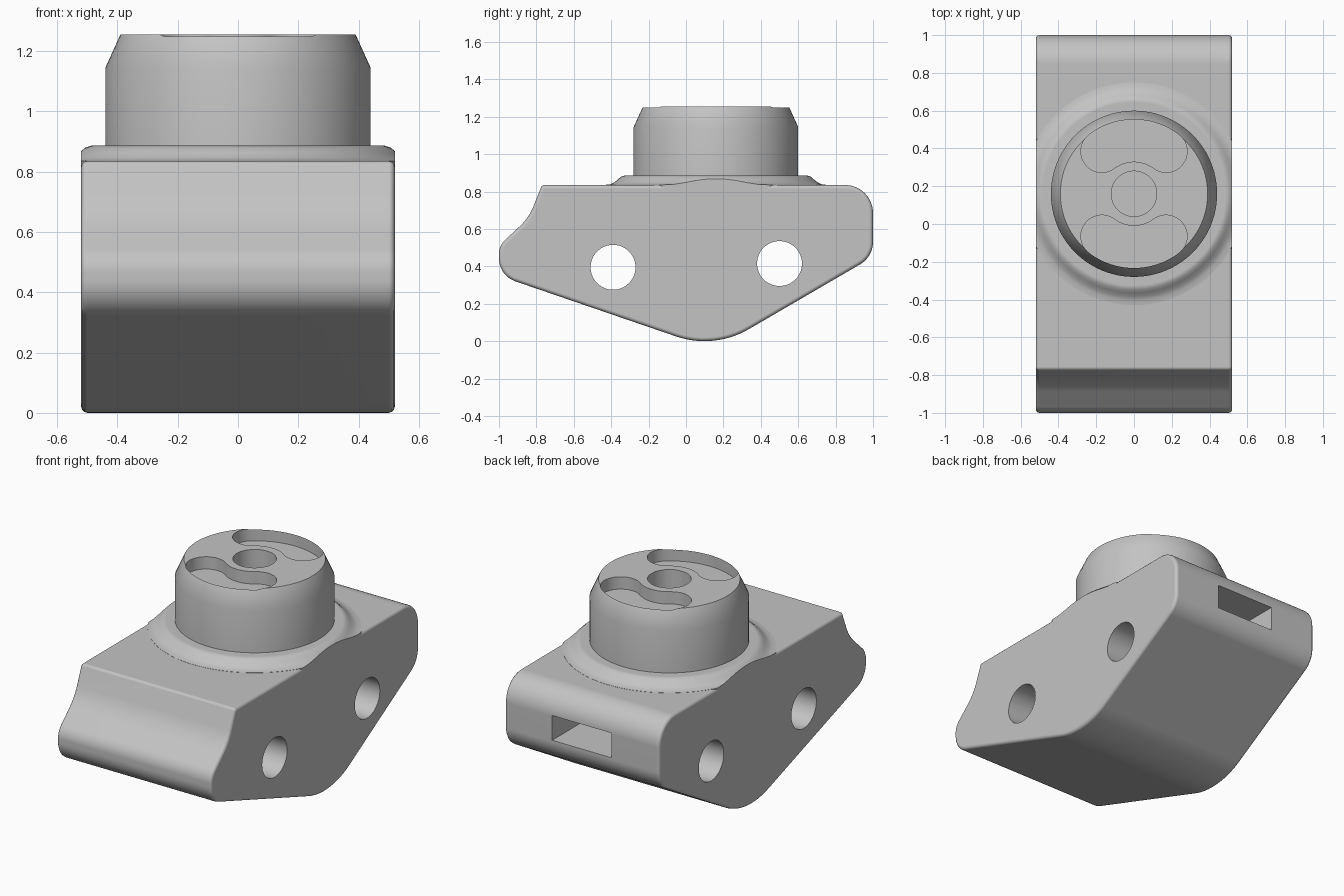
import bpy, bmesh, math
from mathutils import Vector, Matrix

cube = bpy.data.objects.get("Cube")
if cube:
    bpy.data.objects.remove(cube, do_unlink=True)

grey = bpy.data.materials.new("plain_grey")
grey.use_nodes = True
COLOR = (0.55, 0.55, 0.55, 1)
grey.diffuse_color = COLOR
grey.node_tree.nodes["Principled BSDF"].inputs["Base Color"].default_value = COLOR

BOSS_Y = 0.16
HALF_W = 0.52
# Maps a flat outline (u, v) extruded along w to (y, z) extruded along x
SIDEWAYS = Matrix(((0, 0, 1, 0), (1, 0, 0, 0), (0, 1, 0, 0), (0, 0, 0, 1)))


def finish(name, bm):
    bmesh.ops.recalc_face_normals(bm, faces=bm.faces)
    mesh = bpy.data.meshes.new(name)
    bm.to_mesh(mesh)
    bm.free()
    mesh.materials.append(grey)
    obj = bpy.data.objects.new(name, mesh)
    bpy.context.collection.objects.link(obj)
    return obj


def prism(name, outline, low, high, matrix=Matrix()):
    bm = bmesh.new()
    face = bm.faces.new([bm.verts.new((p[0], p[1], low)) for p in outline])
    new = bmesh.ops.extrude_face_region(bm, geom=[face])["geom"]
    verts = [g for g in new if isinstance(g, bmesh.types.BMVert)]
    bmesh.ops.translate(bm, verts=verts, vec=(0, 0, high - low))
    bmesh.ops.transform(bm, matrix=matrix, verts=bm.verts)
    return finish(name, bm)


def lathe(name, profile, steps=96):
    """Solid of revolution about the boss axis, capped top and bottom."""
    bm = bmesh.new()
    rings = [[bm.verts.new((p[0], p[1], z)) for p in arc(0, BOSS_Y, r, 0, 360, steps)[:-1]]
             for r, z in profile]
    for a, b in zip(rings, rings[1:]):
        for i in range(steps):
            j = (i + 1) % steps
            bm.faces.new((a[i], a[j], b[j], b[i]))
    bm.faces.new(rings[0])
    bm.faces.new(rings[-1])
    return finish(name, bm)


def arc(cx, cy, r, start, end, steps):
    angles = [math.radians(start + (end - start) * i / steps) for i in range(steps + 1)]
    return [(cx + r * math.cos(a), cy + r * math.sin(a)) for a in angles]


def rounded(corners, steps=14):
    """Closed outline whose corners (u, v, radius) become tangent arcs."""
    out = []
    for i, (u, v, r) in enumerate(corners):
        p = Vector((u, v))
        d0 = (Vector(corners[i - 1][:2]) - p).normalized()
        d1 = (Vector(corners[(i + 1) % len(corners)][:2]) - p).normalized()
        half = d0.angle(d1) / 2
        centre = p + (d0 + d1).normalized() * r / math.sin(half)
        a = p + d0 * r / math.tan(half) - centre
        b = p + d1 * r / math.tan(half) - centre
        sweep = math.pi - 2 * half
        for k in range(steps + 1):
            t = k / steps
            q = (a * math.sin((1 - t) * sweep) + b * math.sin(t * sweep)) / math.sin(sweep)
            out.append(centre + q)
    return out


def apply(obj, mod):
    bpy.context.view_layer.objects.active = obj
    bpy.ops.object.modifier_apply(modifier=mod.name)


def boolean(obj, tool, operation="DIFFERENCE"):
    mod = obj.modifiers.new("cut", "BOOLEAN")
    mod.operation, mod.object, mod.solver = operation, tool, "EXACT"
    apply(obj, mod)
    bpy.data.objects.remove(tool, do_unlink=True)


def box(name, x, y, z):
    return prism(name, [(x[0], y[0]), (x[1], y[0]), (x[1], y[1]), (x[0], y[1])], *z)


# Body: side profile across the full width, with softened rims
body = prism("body", rounded([
    (-0.77, 0.835, 0.02), (-0.84, 0.66, 0.3), (-1.0, 0.51, 0.1), (-1.0, 0.35, 0.13),
    (0.15, -0.044, 0.47), (1.0, 0.451, 0.14), (1.0, 0.835, 0.15)]),
    -HALF_W, HALF_W, SIDEWAYS)
bevel = body.modifiers.new("rim", "BEVEL")
bevel.width, bevel.segments = 0.02, 3
bevel.limit_method, bevel.angle_limit = "ANGLE", math.radians(75)
apply(body, bevel)

# Cross holes and rear slot
for y, z in ((-0.39, 0.395), (0.5, 0.415)):
    boolean(body, prism("hole_cutter", arc(y, z, 0.12, 0, 360, 64)[:-1], -1, 1, SIDEWAYS))
boolean(body, box("slot_cutter", (-0.2, 0.2), (0.6, 1.1), (0.54, 0.69)))

# Flared collar, trimmed to the body width
collar = lathe("collar", [(0.59, 0.8), (0.59, 0.836), (0.565, 0.839), (0.545, 0.848),
                          (0.525, 0.864), (0.508, 0.879), (0.485, 0.887)])
boolean(collar, box("trim_box", (-HALF_W, HALF_W), (-1, 1), (0.7, 1)), "INTERSECT")

# Round boss with a chamfered top
boss = lathe("boss", [(0.44, 0.82), (0.44, 1.145), (0.39, 1.255)])
boolean(boss, prism("bore_cutter", arc(0, BOSS_Y, 0.12, 0, 360, 48)[:-1], 1.1, 1.4))

# Two curved pockets either side of the bore
INNER, OUTER, TILT = 0.17, 0.393, 52.9
mid, lobe = (INNER + OUTER) / 2, (OUTER - INNER) / 2
cx, cy = mid * math.cos(math.radians(TILT)), mid * math.sin(math.radians(TILT))
kidney = (arc(0, 0, OUTER, TILT, 180 - TILT, 24)[:-1]
          + arc(-cx, cy, lobe, 180 - TILT, 360 - TILT, 24)[:-1]
          + arc(0, 0, INNER, 180 - TILT, TILT, 16)[:-1]
          + arc(cx, cy, lobe, 180 + TILT, 360 + TILT, 24)[:-1])
for side in (1, -1):
    boolean(boss, prism("pocket_cutter", [(x, BOSS_Y + side * y) for x, y in kidney], 1.18, 1.4))

# Smooth curves, crisp edges
for obj in (body, collar, boss):
    bpy.ops.object.select_all(action="DESELECT")
    obj.select_set(True)
    bpy.context.view_layer.objects.active = obj
    bpy.ops.object.shade_smooth_by_angle(angle=math.radians(32))
    weighted = obj.modifiers.new("even_shading", "WEIGHTED_NORMAL")
    weighted.keep_sharp = True
